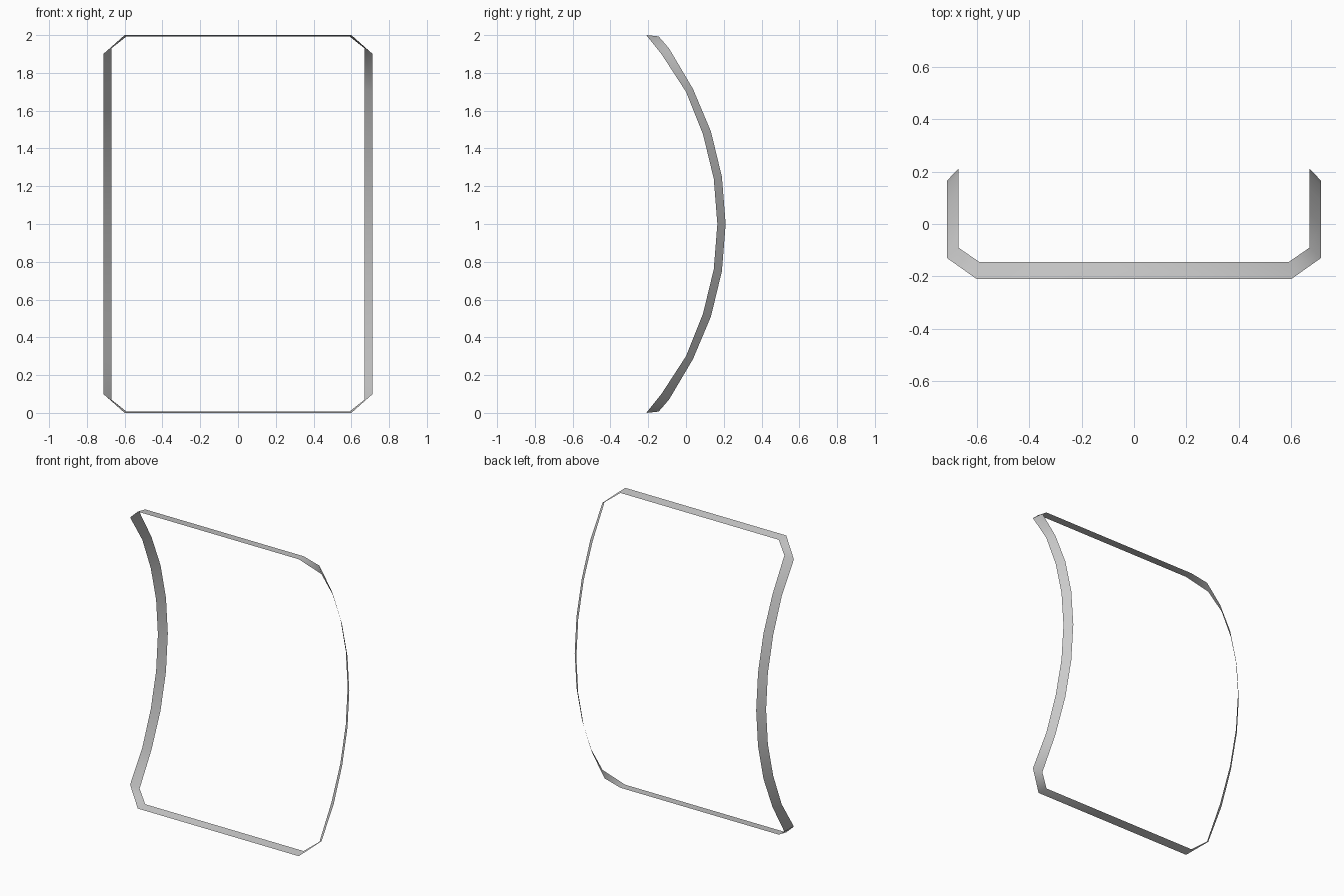
import bpy, bmesh

cube = bpy.data.objects.get("Cube")
if cube:
    bpy.data.objects.remove(cube, do_unlink=True)

# Grey finish
grey = bpy.data.materials.new("grey trim")
grey.use_nodes = True
colour = (0.6, 0.6, 0.6, 1)
grey.diffuse_color = colour
grey.node_tree.nodes["Principled BSDF"].inputs["Base Color"].default_value = colour

# One quarter of each rim, from mid height to the top bar: x, y, height above middle
front_rim = [(0.713, 0.166, 0), (0.713, 0.147, 0.24), (0.713, 0.09, 0.475),
             (0.713, 0.0, 0.70), (0.713, -0.13, 0.90), (0.60, -0.21, 1.0)]
back_rim = [(0.67, 0.21, 0), (0.67, 0.19, 0.25), (0.67, 0.132, 0.49),
            (0.67, 0.037, 0.715), (0.67, -0.09, 0.93), (0.59, -0.145, 0.993)]


def full_loop(quarter):
    """Mirror a quarter rim into a closed loop."""
    right = [(x, y, -z) for x, y, z in reversed(quarter[1:])] + quarter
    left = [(-x, y, z) for x, y, z in reversed(right)]
    return [(x, y, z + 1) for x, y, z in right + left]


# Thin curved strip bridging the two rims
bm = bmesh.new()
front = [bm.verts.new(p) for p in full_loop(front_rim)]
back = [bm.verts.new(p) for p in full_loop(back_rim)]
for i in range(len(front)):
    j = (i + 1) % len(front)
    bm.faces.new((front[i], back[i], back[j], front[j]))

mesh = bpy.data.meshes.new("curved_frame_strip")
bm.to_mesh(mesh)
bm.free()
mesh.materials.append(grey)
strip = bpy.data.objects.new("curved_frame_strip", mesh)
bpy.context.collection.objects.link(strip)

# Smooth along the bends
bpy.ops.object.select_all(action="DESELECT")
strip.select_set(True)
bpy.context.view_layer.objects.active = strip
bpy.ops.object.shade_smooth_by_angle(angle=1.0)
